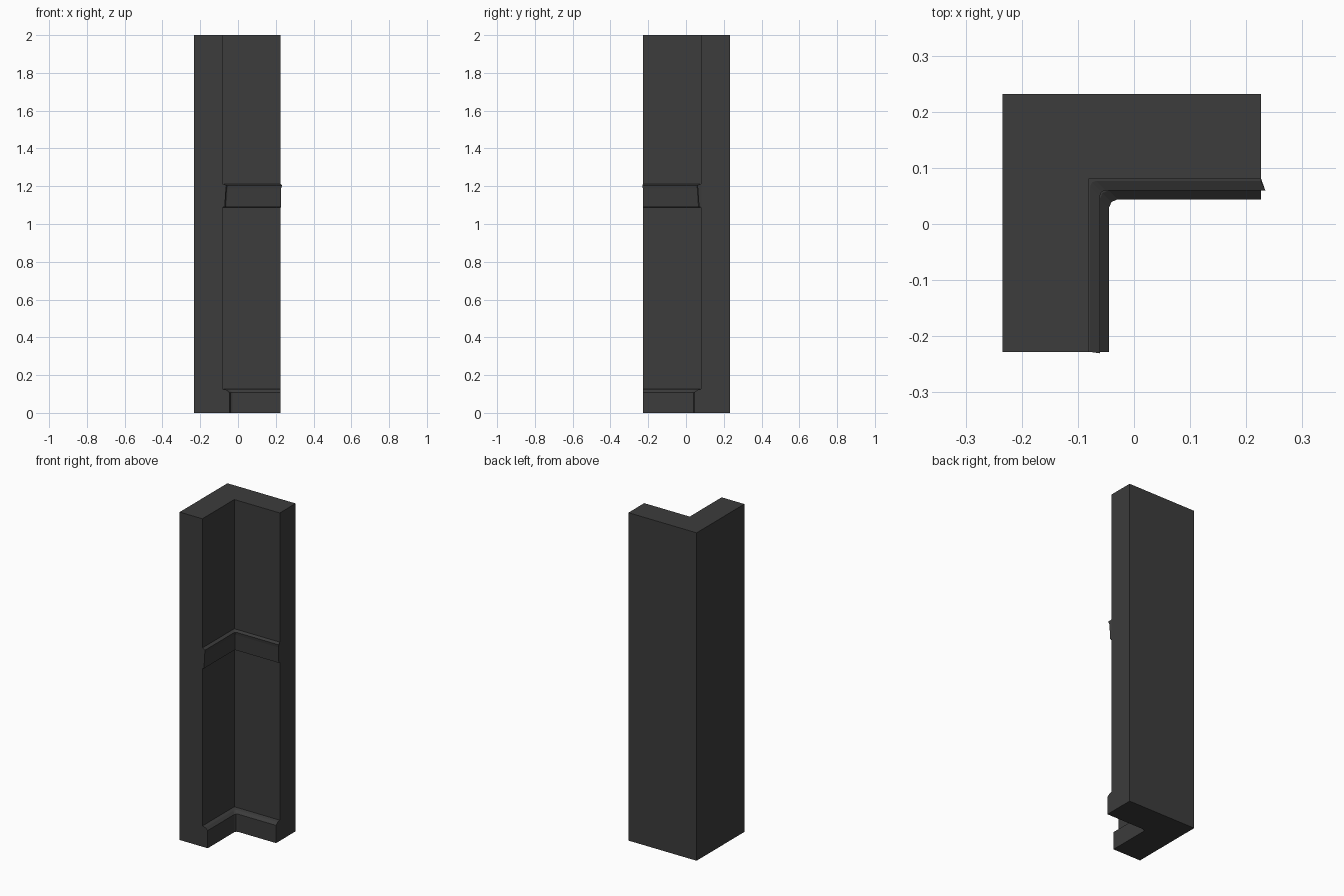
import bpy, bmesh

if "Cube" in bpy.data.objects:
    bpy.data.objects.remove(bpy.data.objects["Cube"])

X0, X1 = -0.234, 0.226     # outer extents
Y0, Y1 = -0.228, 0.232
XW, YW = -0.081, 0.080     # inner wall faces

mat = bpy.data.materials.new("dark_plaster")
mat.diffuse_color = (0.045, 0.045, 0.045, 1)
mat.use_nodes = True
mat.node_tree.nodes["Principled BSDF"].inputs["Base Color"].default_value = mat.diffuse_color


def finish(name, bm):
    bmesh.ops.recalc_face_normals(bm, faces=bm.faces)
    me = bpy.data.meshes.new(name)
    bm.to_mesh(me)
    bm.free()
    me.materials.append(mat)
    ob = bpy.data.objects.new(name, me)
    bpy.context.collection.objects.link(ob)
    return ob


def trim(name, profile, corner):
    """Sweep a closed (depth, height, end flare) profile along the inner corner."""
    bm = bmesh.new()
    rows = []
    for d, z, flare in profile:
        x, y = XW + d, YW - d
        c = corner if d > 0 else 0.002
        path = [(x, Y0 - flare * 0.3), (x, y - c), (x + c * 0.3, y - c * 0.3),
                (x + c, y), (X1 + flare, y)]
        rows.append([bm.verts.new((px, py, z)) for px, py in path])
    n = len(rows)
    for i in range(n):
        a, b = rows[i], rows[(i + 1) % n]
        for k in range(len(a) - 1):
            bm.faces.new((a[k], a[k + 1], b[k + 1], b[k]))
    # End caps
    bm.faces.new([r[0] for r in rows])
    bm.faces.new([r[-1] for r in rows])
    return finish(name, bm)


# L-shaped corner wall
bm = bmesh.new()
outline = [(X0, Y0), (XW, Y0), (XW, YW), (X1, YW), (X1, Y1), (X0, Y1)]
face = bm.faces.new([bm.verts.new((x, y, 0)) for x, y in outline])
ext = bmesh.ops.extrude_face_region(bm, geom=[face], use_keep_orig=True)
bmesh.ops.translate(bm, vec=(0, 0, 2), verts=[
    v for v in ext["geom"] if isinstance(v, bmesh.types.BMVert)])
finish("corner_wall", bm)

# Baseboard with sloped top
trim("baseboard", [(0, 0, 0), (0.036, 0, 0), (0.036, 0.108, 0), (0.020, 0.122, 0),
                   (0, 0.126, 0)], 0.016)

# Chair rail with a projecting lip
trim("chair_rail", [(-0.002, 1.088, 0), (0.011, 1.09, 0.001), (0.017, 1.187, 0.002),
                    (0.020, 1.205, 0.008), (0.003, 1.212, 0), (-0.002, 1.212, 0)], 0.010)
